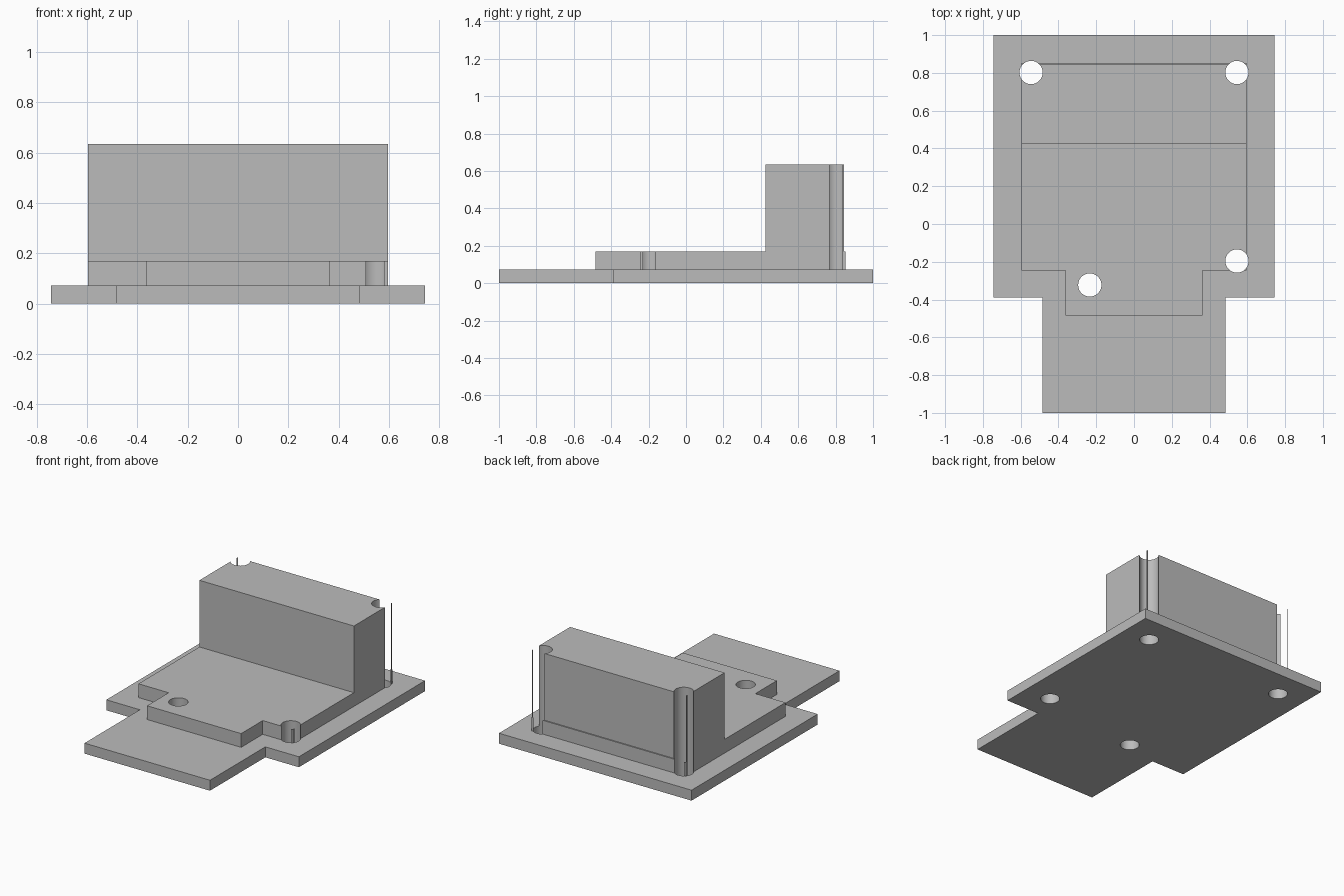
import bpy
import bmesh
import math
from mathutils import Matrix

default = bpy.data.objects.get("Cube")
if default:
    bpy.data.objects.remove(default, do_unlink=True)

# Single plain grey finish
grey = bpy.data.materials.new("plain grey")
grey.use_nodes = True
colour = (0.5, 0.5, 0.5, 1.0)
grey.diffuse_color = colour
grey.node_tree.nodes["Principled BSDF"].inputs["Base Color"].default_value = colour

BASE_TOP, STEP_TOP, BLOCK_TOP = 0.073, 0.169, 0.634
HOLE_RADIUS = 0.0615
HOLES = [(-0.545, 0.802), (0.545, 0.802), (0.545, -0.196), (-0.234, -0.323)]


def finish(name, bm):
    mesh = bpy.data.meshes.new(name)
    bmesh.ops.recalc_face_normals(bm, faces=bm.faces)
    bm.to_mesh(mesh)
    bm.free()
    obj = bpy.data.objects.new(name, mesh)
    bpy.context.collection.objects.link(obj)
    mesh.materials.append(grey)
    return obj


def slab(name, half_outline, bottom, top):
    """Extrude an outline mirrored across x = 0."""
    outline = half_outline + [(-x, y) for x, y in reversed(half_outline)]
    bm = bmesh.new()
    face = bm.faces.new([bm.verts.new((x, y, bottom)) for x, y in outline])
    extruded = bmesh.ops.extrude_face_region(bm, geom=[face])["geom"]
    verts = [v for v in extruded if isinstance(v, bmesh.types.BMVert)]
    bmesh.ops.translate(bm, verts=verts, vec=(0, 0, top - bottom))
    return finish(name, bm)


# Screw hole cutter
bm = bmesh.new()
for x, y in HOLES:
    bmesh.ops.create_cone(bm, cap_ends=True, segments=48, radius1=HOLE_RADIUS,
                          radius2=HOLE_RADIUS, depth=3,
                          matrix=Matrix.Translation((x, y, 0.3)))
cutter = finish("hole_cutter", bm)
cutter.hide_render = True

# Stacked body: base plate, raised step and rear block
parts = [
    slab("base_plate", [(0.484, -1), (0.484, -0.39), (0.743, -0.39), (0.743, 1)],
         0, BASE_TOP),
    slab("raised_step", [(0.363, -0.484), (0.363, -0.246), (0.596, -0.246), (0.596, 0.852)],
         BASE_TOP, STEP_TOP),
    slab("rear_block", [(0.596, 0.426), (0.596, 0.844)], STEP_TOP, BLOCK_TOP),
]

# Drill the holes through every part
for part in parts:
    drill = part.modifiers.new("drill", "BOOLEAN")
    drill.operation = "DIFFERENCE"
    drill.solver = "EXACT"
    drill.object = cutter
    bpy.ops.object.select_all(action="DESELECT")
    part.select_set(True)
    bpy.context.view_layer.objects.active = part
    bpy.ops.object.modifier_apply(modifier=drill.name)
    bpy.ops.object.shade_smooth_by_angle(angle=math.radians(30))

bpy.data.objects.remove(cutter, do_unlink=True)
